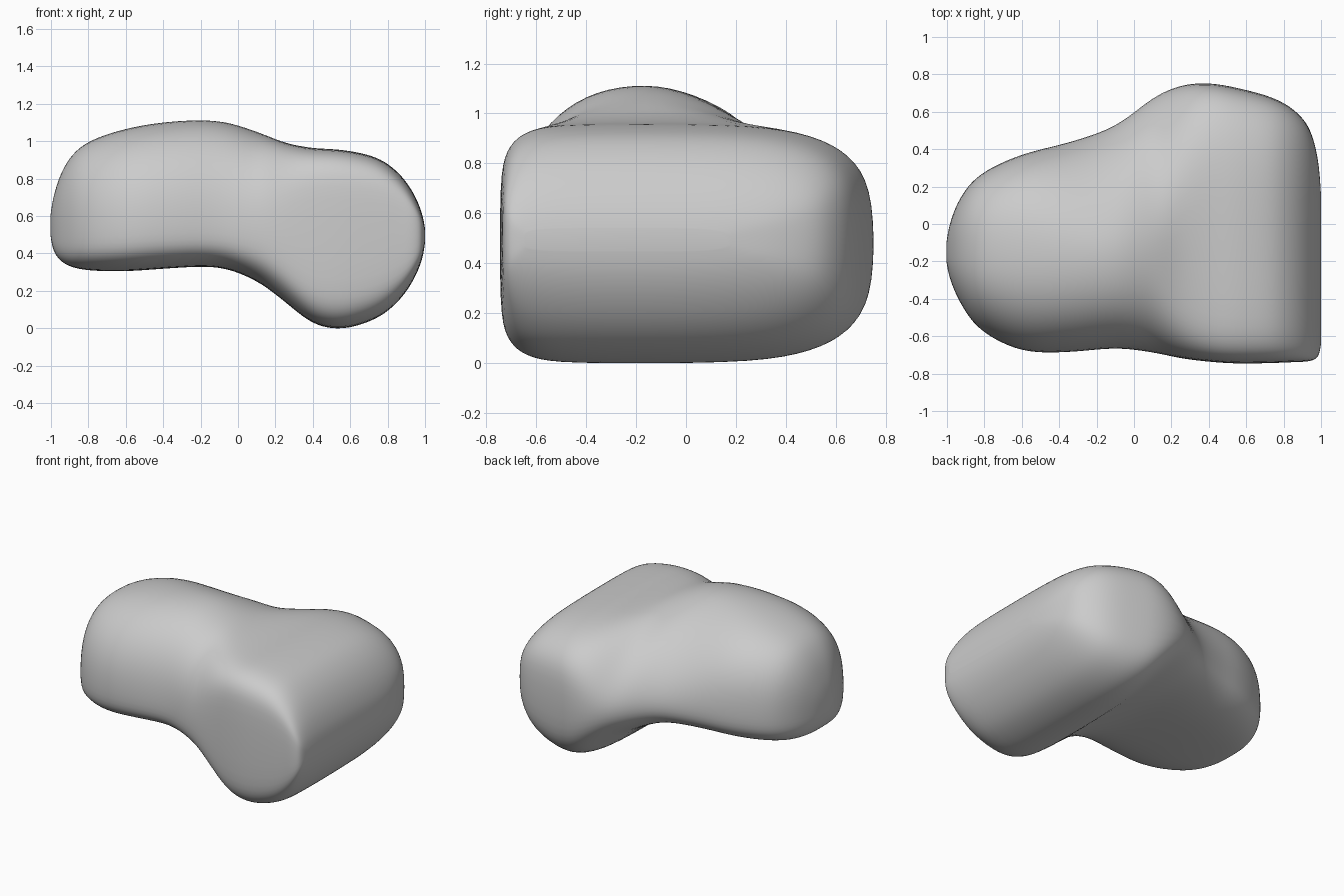
import bpy
import bmesh
from math import cos, sin, tau

cube = bpy.data.objects.get("Cube")
if cube:
    bpy.data.objects.remove(cube, do_unlink=True)

# Cross-sections along the body: x, front y, back y, bottom z, top z, widest z
STATIONS = [
    (-1.003, -0.20, -0.10, 0.50, 0.60, 0.53),
    (-0.985, -0.29, 0.00, 0.41, 0.71, 0.52),
    (-0.93, -0.42, 0.14, 0.345, 0.865, 0.52),
    (-0.82, -0.57, 0.27, 0.31, 0.99, 0.52),
    (-0.6, -0.68, 0.375, 0.303, 1.07, 0.53),
    (-0.35, -0.688, 0.44, 0.32, 1.11, 0.54),
    (-0.1, -0.667, 0.53, 0.325, 1.113, 0.54),
    (0.1, -0.69, 0.68, 0.25, 1.055, 0.51),
    (0.25, -0.72, 0.745, 0.14, 0.995, 0.49),
    (0.4, -0.738, 0.757, 0.025, 0.965, 0.48),
    (0.56, -0.748, 0.73, -0.005, 0.955, 0.48),
    (0.74, -0.745, 0.68, 0.05, 0.915, 0.48),
    (0.86, -0.74, 0.61, 0.145, 0.83, 0.49),
    (0.94, -0.735, 0.51, 0.26, 0.72, 0.49),
    (0.985, -0.71, 0.34, 0.37, 0.61, 0.49),
    (1.0, -0.64, 0.15, 0.46, 0.53, 0.49),
]
RING, STEPS = 72, 6
CREST_Y = -0.155


def blend(a, b, c, d, t):
    """Catmull-Rom interpolation between b and c."""
    return b + 0.5 * t * (c - a + t * (2*a - 5*b + 4*c - d + t * (3*(b - c) + d - a)))


def ease(x, low, high):
    t = min(max((x - low) / (high - low), 0), 1)
    return t * t * (3 - 2 * t)


def power(v, p):
    return (1 if v >= 0 else -1) * abs(v) ** (2 / p)


def section(x, y0, y1, z0, z1, zc):
    """Rounded section: soft on the lobe, square-fronted on the cross body."""
    body = ease(x, 0.08, 0.48)
    waist = ease(x, -0.8, -0.1)
    points = []
    for i in range(RING):
        c, s = cos(tau * i / RING), sin(tau * i / RING)
        if c < 0:
            p = (2.3 if s > 0 else 3.4) * (1 - body) + 5.6 * body
        else:
            p = (2.6 - 0.95 * waist if s > 0 else 2.7) * (1 - body) + 3.6 * body
        width = y1 - CREST_Y if c > 0 else CREST_Y - y0
        height = z1 - zc if s > 0 else zc - z0
        points.append((x, CREST_Y + width * power(c, p), zc + height * power(s, p)))
    return points


# Interpolate the stations into a smooth loft
rows = []
last = len(STATIONS) - 1
for k in range(last):
    keys = [STATIONS[min(max(k + j, 0), last)] for j in (-1, 0, 1, 2)]
    for n in range(STEPS):
        rows.append([blend(*vals, n / STEPS) for vals in zip(*keys)])
rows.append(STATIONS[-1])

bm = bmesh.new()
rings = [[bm.verts.new(p) for p in section(*row)] for row in rows]
for a, b in zip(rings, rings[1:]):
    for i in range(RING):
        j = (i + 1) % RING
        bm.faces.new((a[i], a[j], b[j], b[i]))
bm.faces.new(rings[0])
bm.faces.new(rings[-1])
for _ in range(12):
    bmesh.ops.smooth_vert(bm, verts=bm.verts, factor=0.4,
                          use_axis_x=True, use_axis_y=True, use_axis_z=True)
bmesh.ops.recalc_face_normals(bm, faces=bm.faces)
mesh = bpy.data.meshes.new("rounded_body")
bm.to_mesh(mesh)
bm.free()

# Single grey material
grey = bpy.data.materials.new("grey")
grey.use_nodes = True
grey.diffuse_color = (0.6, 0.6, 0.6, 1)
grey.node_tree.nodes["Principled BSDF"].inputs["Base Color"].default_value = (0.6, 0.6, 0.6, 1)
mesh.materials.append(grey)

body = bpy.data.objects.new("rounded_body", mesh)
bpy.context.collection.objects.link(body)
for poly in mesh.polygons:
    poly.use_smooth = True
